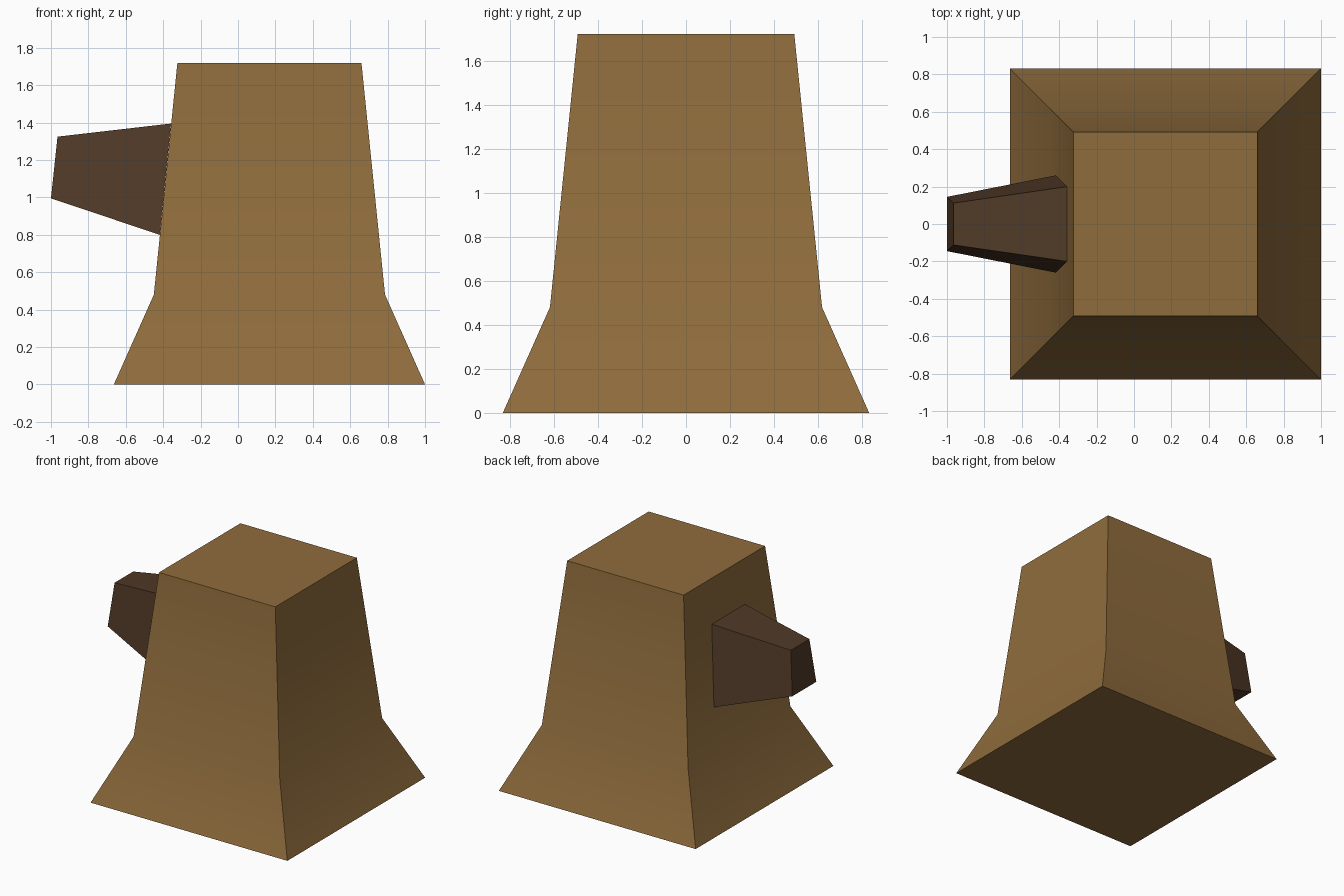
import bpy, bmesh

if "Cube" in bpy.data.objects:
    bpy.data.objects.remove(bpy.data.objects["Cube"])


def material(name, color):
    m = bpy.data.materials.new(name)
    m.diffuse_color = (*color, 1)
    m.use_nodes = True
    m.node_tree.nodes["Principled BSDF"].inputs["Base Color"].default_value = m.diffuse_color
    return m


def loft(name, rings, mat, cap_start):
    """Join four-cornered rings into a tube, capping the end and optionally the start."""
    bm = bmesh.new()
    loops = [[bm.verts.new(p) for p in ring] for ring in rings]
    for a, b in zip(loops, loops[1:]):
        for i in range(4):
            j = (i + 1) % 4
            bm.faces.new((a[i], a[j], b[j], b[i]))
    bm.faces.new(loops[-1])
    if cap_start:
        bm.faces.new(loops[0][::-1])
    bmesh.ops.recalc_face_normals(bm, faces=bm.faces)
    mesh = bpy.data.meshes.new(name)
    bm.to_mesh(mesh)
    bm.free()
    mesh.materials.append(mat)
    obj = bpy.data.objects.new(name, mesh)
    bpy.context.collection.objects.link(obj)
    bpy.ops.object.select_all(action='DESELECT')
    obj.select_set(True)
    bpy.context.view_layer.objects.active = obj
    bpy.ops.object.shade_smooth_by_angle(angle=0.5236)
    return obj


bark = material("light brown bark", (0.275, 0.15, 0.046))
dark = material("dark brown branch", (0.08, 0.042, 0.02))

# Trunk: square rings (height, half width) with a flared foot
CX = 0.168
loft("trunk", [[(CX + sx * h, sy * h, z) for sx, sy in ((-1, -1), (1, -1), (1, 1), (-1, 1))]
               for z, h in ((0, 0.832), (0.48, 0.618), (1.72, 0.492))], bark, True)

# Branch stub: open root lies on the trunk's left wall, tapering to the tip
# (bottom x, bottom z, bottom half width, top x, top z, top half width)
sections = ((-0.418, 0.80, 0.26, -0.358, 1.395, 0.20),
            (-1.0, 0.995, 0.145, -0.965, 1.325, 0.112))
loft("branch_stub", [[(bx, -bw, bz), (bx, bw, bz), (tx, tw, tz), (tx, -tw, tz)]
                     for bx, bz, bw, tx, tz, tw in sections], dark, False)
